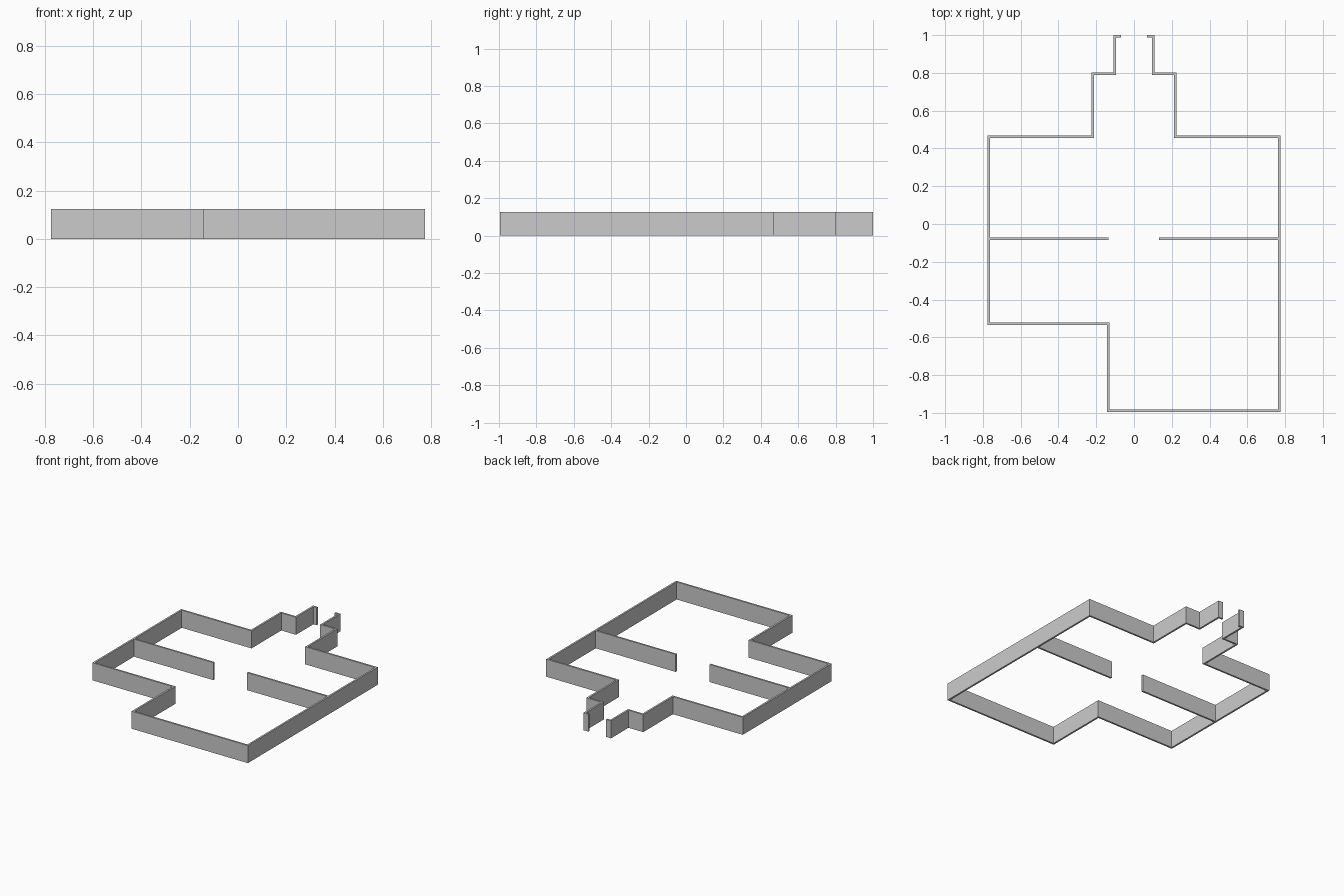
import bpy, bmesh
from mathutils import Vector

if "Cube" in bpy.data.objects:
    bpy.data.objects.remove(bpy.data.objects["Cube"])

HEIGHT = 0.125
THICK = 0.013


def wall(name, path):
    """Extrude a mitred wall of constant thickness along a centre line."""
    pts = [Vector(p) for p in path]
    left, right = [], []
    for i, p in enumerate(pts):
        dirs = []
        if i > 0:
            dirs.append((p - pts[i - 1]).normalized())
        if i < len(pts) - 1:
            dirs.append((pts[i + 1] - p).normalized())
        normals = [Vector((-d.y, d.x)) for d in dirs]
        # Right-angled corners: the sum of both normals is the mitre
        off = sum(normals, Vector((0, 0))) * THICK / 2
        left.append(p + off)
        right.append(p - off)

    bm = bmesh.new()
    rings = []
    for l, r in zip(left, right):
        rings.append([bm.verts.new((q.x, q.y, z)) for q, z in
                      ((l, 0), (r, 0), (r, HEIGHT), (l, HEIGHT))])
    for a, b in zip(rings, rings[1:]):
        for k in range(4):
            n = (k + 1) % 4
            bm.faces.new((a[k], a[n], b[n], b[k]))
    bm.faces.new(rings[0])
    bm.faces.new(rings[-1][::-1])
    bmesh.ops.recalc_face_normals(bm, faces=bm.faces)
    mesh = bpy.data.meshes.new(name)
    bm.to_mesh(mesh)
    bm.free()
    obj = bpy.data.objects.new(name, mesh)
    bpy.context.collection.objects.link(obj)
    return obj


# Outer wall: stepped entrance neck, mirrored on both sides
neck = [(0.07, 0.9935), (0.102, 0.9935), (0.102, 0.796),
        (0.218, 0.796), (0.218, 0.461), (0.7685, 0.461)]
left_neck = [(-x, y) for x, y in neck]
# Front of the plan, with the notch at the front left
front = [(-0.7685, -0.528), (-0.1355, -0.528),
         (-0.1355, -0.989), (0.7685, -0.989)]
wall("outer_wall", left_neck + front + neck[::-1])

# Partition walls with a central doorway
wall("left_partition", [(-0.7685, -0.078), (-0.136, -0.078)])
wall("right_partition", [(0.7685, -0.078), (0.132, -0.078)])
